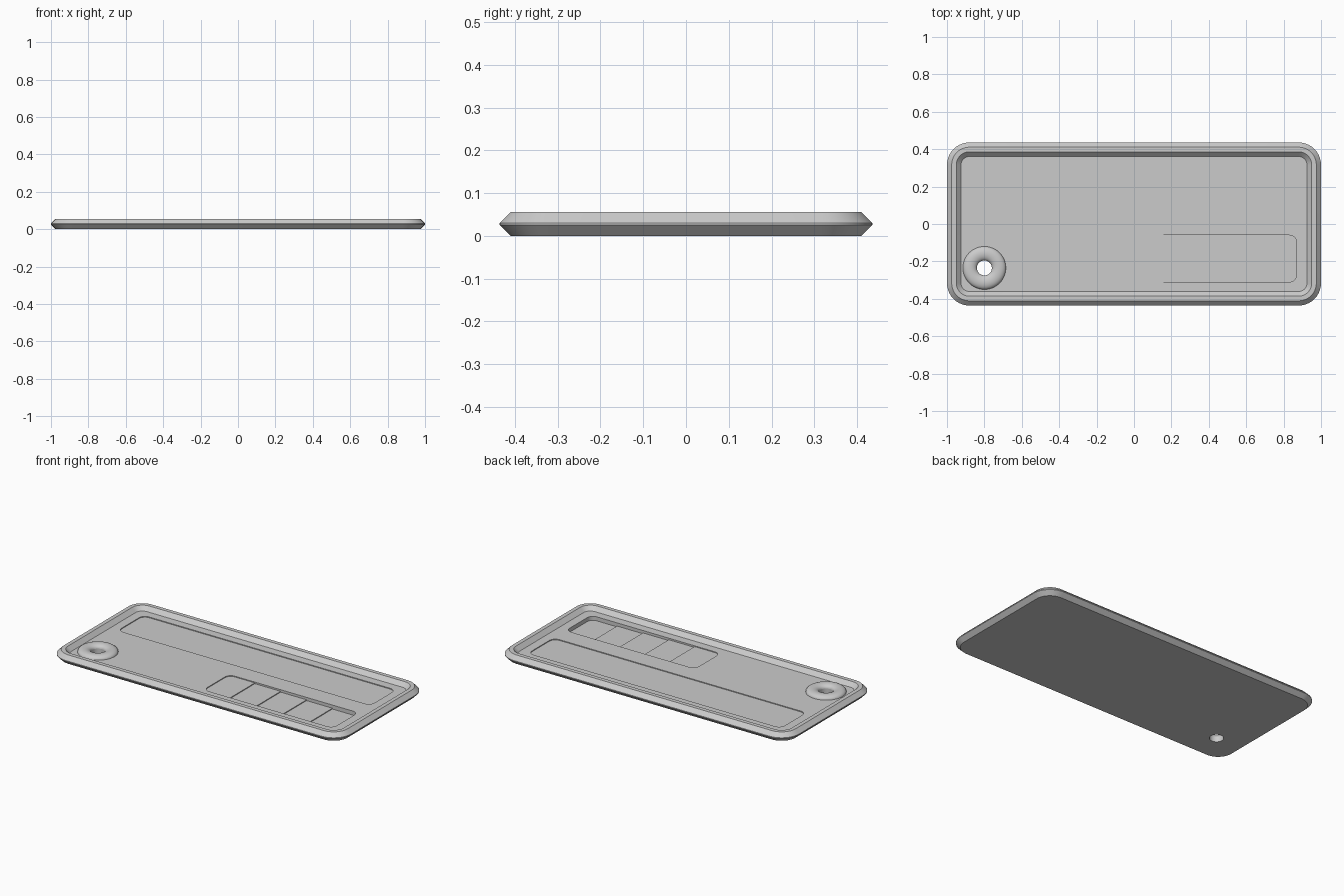
import bpy, bmesh, math

default = bpy.data.objects.get("Cube")
if default:
    bpy.data.objects.remove(default, do_unlink=True)

# Single grey material
grey = bpy.data.materials.new("plain_grey")
grey.use_nodes = True
colour = (0.6, 0.6, 0.6, 1)
grey.diffuse_color = colour
grey.node_tree.nodes["Principled BSDF"].inputs["Base Color"].default_value = colour

FLOOR = 0.03
HALF_X, HALF_Y, CORNER = 1.0, 0.436, 0.12
GROMMET = (-0.8, -0.235)
HOLE_R = 0.04


def rounded_outline(cx, cy, hx, hy, r, steps=10):
    """Counter-clockwise rounded rectangle."""
    points = []
    for quarter, (sx, sy) in enumerate([(1, 1), (-1, 1), (-1, -1), (1, -1)]):
        for i in range(steps + 1):
            a = math.pi / 2 * (quarter + i / steps)
            points.append((cx + sx * (hx - r) + r * math.cos(a),
                           cy + sy * (hy - r) + r * math.sin(a)))
    return points


def make_object(name, bm):
    bmesh.ops.recalc_face_normals(bm, faces=bm.faces[:])
    mesh = bpy.data.meshes.new(name)
    bm.to_mesh(mesh)
    bm.free()
    mesh.materials.append(grey)
    obj = bpy.data.objects.new(name, mesh)
    bpy.context.collection.objects.link(obj)
    return obj


def loft(name, rings):
    """Bridge a stack of equal-length rings and cap both ends."""
    bm = bmesh.new()
    loops = [[bm.verts.new(p) for p in ring] for ring in rings]
    n = len(loops[0])
    for low, high in zip(loops, loops[1:]):
        for i in range(n):
            j = (i + 1) % n
            bm.faces.new((low[i], low[j], high[j], high[i]))
    bm.faces.new(loops[0][::-1])
    bm.faces.new(loops[-1])
    return make_object(name, bm)


def prism(name, outline, z0, z1):
    return loft(name, [[(x, y, z) for x, y in outline] for z in (z0, z1)])


def combine(obj, tool, operation):
    """Apply a boolean and remove the tool."""
    tool.hide_render = True
    mod = obj.modifiers.new("cut", 'BOOLEAN')
    mod.operation, mod.object, mod.solver = operation, tool, 'EXACT'
    graph = bpy.context.evaluated_depsgraph_get()
    mesh = bpy.data.meshes.new_from_object(obj.evaluated_get(graph))
    obj.modifiers.clear()
    obj.data = mesh
    bpy.data.objects.remove(tool, do_unlink=True)


def smooth(obj):
    bpy.ops.object.select_all(action='DESELECT')
    obj.select_set(True)
    bpy.context.view_layer.objects.active = obj
    bpy.ops.object.shade_smooth_by_angle(angle=math.radians(30))


# Tray: chamfered outer edge, flat rim, sloped inner wall, sunken floor
section = [(0.025, 0), (0, 0.025), (0, 0.03), (0.025, 0.055), (0.05, 0.055), (0.075, FLOOR)]
tray = loft("tray", [[(x, y, z) for x, y in rounded_outline(
    0, 0, HALF_X - inset, HALF_Y - inset, CORNER - inset)] for inset, z in section])

# Long shallow panel recess
combine(tray, prism("panel_cutter", rounded_outline(0, 0.185, 0.87, 0.125, 0.04),
                    FLOOR - 0.005, 0.1), 'DIFFERENCE')

# Stepped recess, deeper towards +x
left, right, steps, drop = -0.02, 0.87, 5, 0.005
width = (right - left) / steps
profile = [(right + 0.1, 0.09), (left - 0.1, 0.09), (left - 0.1, FLOOR - drop)]
for i in range(1, steps):
    x = left + i * width
    profile += [(x, FLOOR - i * drop), (x, FLOOR - (i + 1) * drop)]
profile.append((right + 0.1, FLOOR - steps * drop))
stairs = loft("stair_cutter", [[(x, y, z) for x, z in profile] for y in (-0.5, 0.1)])
pocket = prism("pocket_cutter", rounded_outline(
    (left + right) / 2, -0.185, (right - left) / 2, 0.125, 0.04), -0.05, 0.08)
combine(pocket, stairs, 'INTERSECT')
combine(tray, pocket, 'DIFFERENCE')

# Through hole
combine(tray, prism("hole_cutter", rounded_outline(*GROMMET, HOLE_R, HOLE_R, HOLE_R),
                    -0.1, 0.1), 'DIFFERENCE')
smooth(tray)

# Rounded grommet ring around the hole
SIDES, ARC = 48, 12
tube = 0.0375
bm = bmesh.new()
rings = []
for i in range(SIDES):
    a = math.tau * i / SIDES
    ring = []
    for k in range(ARC + 1):
        t = math.pi * k / ARC
        r = HOLE_R + tube + tube * math.cos(t)
        ring.append(bm.verts.new((GROMMET[0] + r * math.cos(a), GROMMET[1] + r * math.sin(a),
                                  FLOOR + 0.022 * math.sin(t))))
    rings.append(ring)
for i in range(SIDES):
    a, b = rings[i], rings[(i + 1) % SIDES]
    for k in range(ARC + 1):
        m = (k + 1) % (ARC + 1)
        bm.faces.new((a[k], b[k], b[m], a[m]))
smooth(make_object("grommet_ring", bm))
